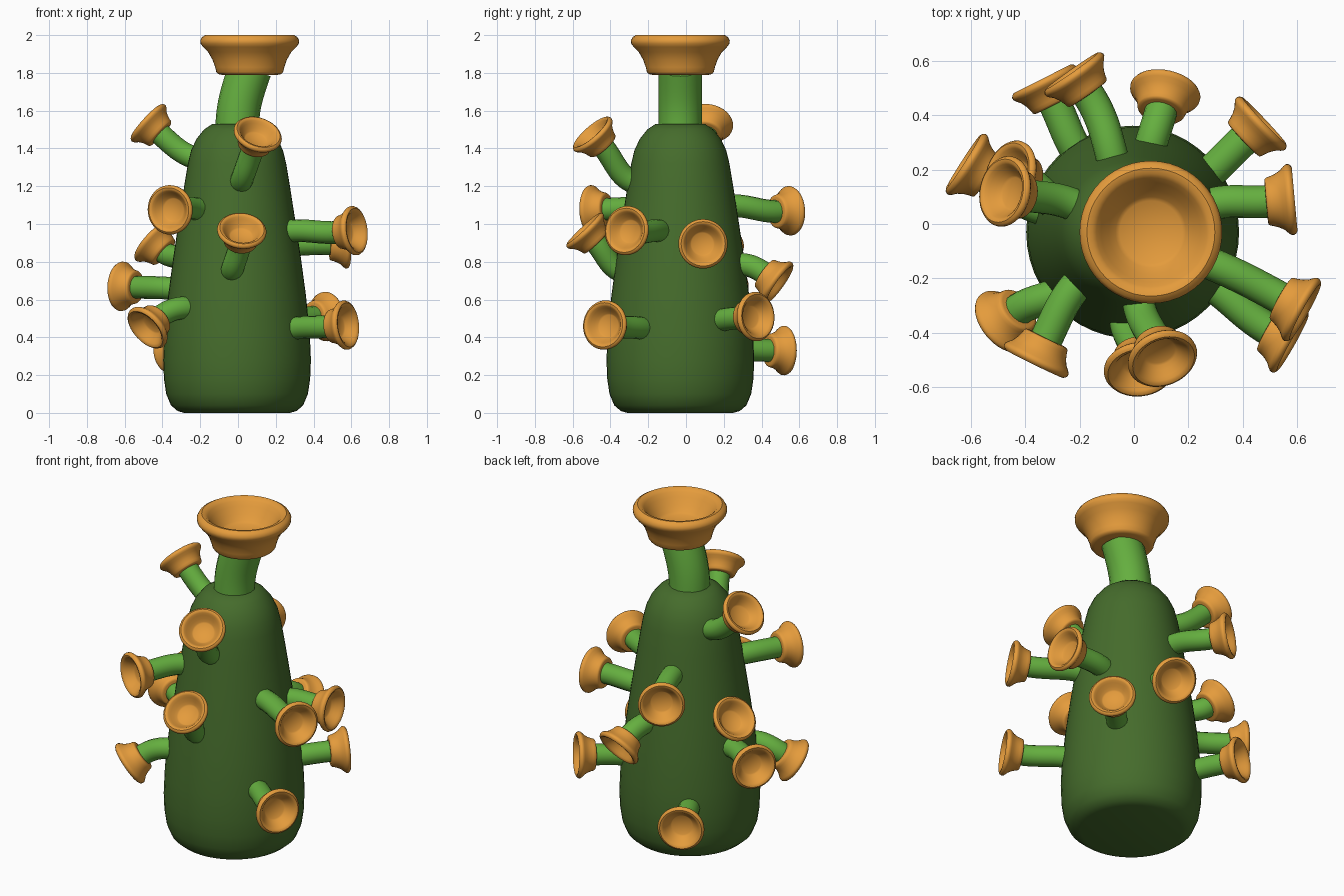
import bpy
from math import pi, cos, sin
from mathutils import Vector

if "Cube" in bpy.data.objects:
    bpy.data.objects.remove(bpy.data.objects["Cube"])


def material(name, rgb):
    m = bpy.data.materials.new(name)
    m.diffuse_color = (*rgb, 1)
    m.use_nodes = True
    m.node_tree.nodes["Principled BSDF"].inputs["Base Color"].default_value = m.diffuse_color
    return m


DARK = material("dark_green", (0.06, 0.15, 0.025))
LIGHT = material("light_green", (0.13, 0.43, 0.05))
ORANGE = material("orange", (0.78, 0.33, 0.045))


def smooth(ob, angle):
    bpy.ops.object.select_all(action='DESELECT')
    ob.select_set(True)
    bpy.context.view_layer.objects.active = ob
    bpy.ops.object.shade_smooth_by_angle(angle=angle)


def lathe(name, profile, mat, origin, axis=(0, 0, 1), scale=1, sides=40):
    """Closed surface of revolution; profile is (radius, height), ends on the axis."""
    verts = [(0, 0, profile[0][1])]
    for r, z in profile:
        verts += [(r * cos(2 * pi * i / sides), r * sin(2 * pi * i / sides), z) for i in range(sides)]
    verts.append((0, 0, profile[-1][1]))
    faces, last = [], len(verts) - 1
    for i in range(sides):
        j = (i + 1) % sides
        faces.append((0, 1 + j, 1 + i))
        for k in range(len(profile) - 1):
            a, b = 1 + k * sides, 1 + (k + 1) * sides
            faces.append((a + i, a + j, b + j, b + i))
        a = last - sides
        faces.append((a + i, a + j, last))
    me = bpy.data.meshes.new(name)
    me.from_pydata(verts, [], faces)
    me.materials.append(mat)
    ob = bpy.data.objects.new(name, me)
    bpy.context.collection.objects.link(ob)
    ob.location = origin
    ob.scale = (scale,) * 3
    ob.rotation_euler = Vector(axis).to_track_quat('Z', 'Y').to_euler()
    smooth(ob, 0.7)
    return ob


def tube(name, p0, t0, p1, t1, radius):
    """Bent stem from p0 (leaving along t0) to p1 (arriving along t1)."""
    cu = bpy.data.curves.new(name, 'CURVE')
    cu.dimensions = '3D'
    cu.bevel_depth, cu.bevel_resolution = radius, 6
    cu.resolution_u, cu.use_fill_caps = 12, True
    sp = cu.splines.new('BEZIER')
    sp.bezier_points.add(1)
    h = (p1 - p0).length * 0.4
    for bp, p, t in zip(sp.bezier_points, (p0, p1), (t0, t1)):
        bp.handle_left_type = bp.handle_right_type = 'FREE'
        bp.co, bp.handle_left, bp.handle_right = p, p - t * h, p + t * h
    cu.materials.append(LIGHT)
    ob = bpy.data.objects.new(name, cu)
    bpy.context.collection.objects.link(ob)
    bpy.ops.object.select_all(action='DESELECT')
    ob.select_set(True)
    bpy.context.view_layer.objects.active = ob
    bpy.ops.object.convert(target='MESH')
    smooth(bpy.context.object, 0.7)


# Tapered bottle body
CX, CY = -0.005, -0.03
BODY = [(0.28, 0), (0.315, 0.01), (0.35, 0.04), (0.375, 0.1), (0.387, 0.18), (0.391, 0.28),
        (0.385, 0.42), (0.365, 0.62), (0.338, 0.82), (0.308, 1.02), (0.28, 1.2), (0.26, 1.32),
        (0.243, 1.39), (0.215, 1.45), (0.175, 1.5), (0.13, 1.53)]
lathe("body", BODY, DARK, (CX, CY, 0), sides=48)

# Flared cup profile, full size for the top, half size for the branches
CUP = [(0.15, 0), (0.168, 0.004), (0.177, 0.015), (0.183, 0.04), (0.197, 0.08), (0.22, 0.12),
       (0.247, 0.147), (0.26, 0.165), (0.262, 0.182), (0.252, 0.2), (0.235, 0.21),
       (0.215, 0.206), (0.2, 0.192), (0.183, 0.168), (0.155, 0.13), (0.13, 0.102), (0.115, 0.09)]

# Neck and main cup
tube("neck", Vector((CX, CY, 1.48)), Vector((0, 0, 1)),
     Vector((0.064, CY, 1.82)), Vector((0.35, 0, 1)).normalized(), 0.115)
lathe("main_cup", CUP, ORANGE, (0.062, CY, 1.79), sides=48)

# Branches: (start on body), (cup rim centre), (cup facing direction)
BRANCHES = [
    ((-0.36, 0.06, 0.66), (-0.615, 0.22, 0.67), (-0.84, 0.54, 0.05)),
    ((-0.24, 0.08, 1.35), (-0.475, 0.12, 1.535), (-0.72, 0.15, 0.66)),
    ((-0.31, 0.08, 0.83), (-0.455, 0.18, 0.905), (-0.70, 0.25, 0.62)),
    ((-0.22, 0.28, 0.335), (-0.33, 0.52, 0.33), (-0.45, 0.89, 0.0)),
    ((-0.08, 0.24, 1.10), (-0.22, 0.55, 1.07), (-0.575, 0.82, 0.05)),
    ((0.06, 0.29, 0.79), (0.115, 0.485, 0.69), (0.18, 0.80, -0.57)),
    ((0.27, 0.18, 0.49), (0.467, 0.37, 0.51), (0.73, 0.69, 0.05)),
    ((0.30, 0.08, 0.89), (0.575, 0.09, 0.895), (0.99, 0.09, 0.0)),
    ((0.27, -0.14, 0.965), (0.616, -0.315, 0.965), (0.87, -0.48, 0.1)),
    ((0.31, -0.24, 0.45), (0.57, -0.43, 0.465), (0.87, -0.49, 0.08)),
    ((0.015, -0.29, 1.22), (0.105, -0.495, 1.475), (0.25, -0.63, 0.72)),
    ((-0.035, -0.36, 0.75), (0.02, -0.535, 0.965), (0.08, -0.68, 0.72)),
    ((-0.21, -0.22, 1.08), (-0.36, -0.50, 1.075), (-0.44, -0.9, -0.03)),
    ((-0.28, -0.26, 0.56), (-0.48, -0.36, 0.45), (-0.62, -0.52, -0.57)),
]
for i, (start, rim, facing) in enumerate(BRANCHES, 1):
    s, d = Vector(start), Vector(facing).normalized()
    out = Vector((s.x - CX, s.y - CY, 0.05)).normalized()
    base = Vector(rim) - d * 0.09
    tube(f"branch_{i}", s - out * 0.05, out, base + d * 0.02, d, 0.06)
    lathe(f"branch_cup_{i}", CUP, ORANGE, base, d, 0.5)
